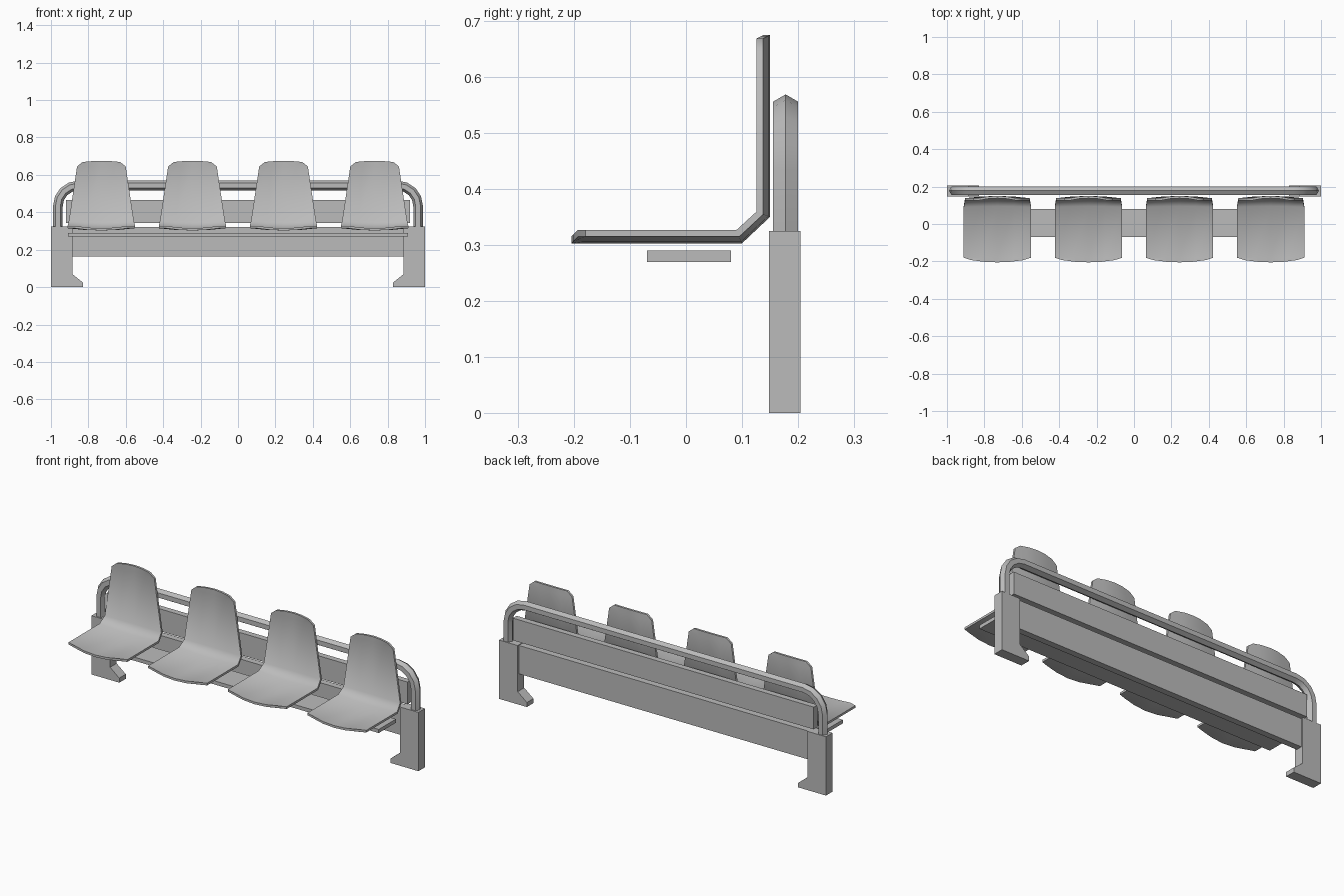
import bpy, bmesh, math
from mathutils import Vector

cube = bpy.data.objects.get("Cube")
if cube:
    bpy.data.objects.remove(cube, do_unlink=True)

grey = bpy.data.materials.new("plain grey")
grey.use_nodes = True
colour = (0.5, 0.5, 0.5, 1)
grey.diffuse_color = colour
grey.node_tree.nodes["Principled BSDF"].inputs["Base Color"].default_value = colour


def finish(name, bm, smooth=False):
    bmesh.ops.recalc_face_normals(bm, faces=bm.faces)
    mesh = bpy.data.meshes.new(name)
    bm.to_mesh(mesh)
    bm.free()
    mesh.materials.append(grey)
    obj = bpy.data.objects.new(name, mesh)
    bpy.context.collection.objects.link(obj)
    if smooth:
        bpy.ops.object.select_all(action='DESELECT')
        obj.select_set(True)
        bpy.context.view_layer.objects.active = obj
        bpy.ops.object.shade_smooth_by_angle(angle=math.radians(50))
    return obj


def prism(name, outline, y0, y1):
    """Extrude an x-z outline from y0 to y1."""
    bm = bmesh.new()
    face = bm.faces.new([bm.verts.new((x, y0, z)) for x, z in outline])
    moved = bmesh.ops.extrude_face_region(bm, geom=[face])["geom"]
    verts = [v for v in moved if isinstance(v, bmesh.types.BMVert)]
    bmesh.ops.translate(bm, verts=verts, vec=(0, y1 - y0, 0))
    return finish(name, bm)


def plank(name, half, y0, y1, z0, z1):
    return prism(name, [(-half, z0), (half, z0), (half, z1), (-half, z1)], y0, y1)


# End legs with inward feet
for side, s in (("left", 1), ("right", -1)):
    outline = [(1, 0), (1, .325), (.886, .325), (.886, .07), (.83, .025), (.83, 0)]
    prism(side + "_leg", [(s * x, z) for x, z in outline], .148, .205)

# Back boards and seat support
plank("lower_board", .886, .16, .195, .165, .322)
plank("upper_board", .92, .165, .198, .342, .465)
plank("seat_support", .91, -.07, .08, .27, .29)

# Hexagonal rail bent over both ends
radius, bend, end_x, top_z, rail_y = .026, .11, .963, .543, .178
half = [(end_x, .32)]
for i in range(5):
    a = math.pi / 2 * i / 4
    half.append((end_x - bend + bend * math.cos(a), top_z - bend + bend * math.sin(a)))
path = half + [(-x, z) for x, z in reversed(half)]
bm = bmesh.new()
rings = []
for i, (x, z) in enumerate(path):
    a, b = path[max(i - 1, 0)], path[min(i + 1, len(path) - 1)]
    along = Vector((b[0] - a[0], 0, b[1] - a[1])).normalized()
    out = Vector((along.z, 0, -along.x))
    ring = []
    for k in range(6):
        t = math.tau * k / 6
        p = Vector((x, rail_y, z)) + radius * (out * math.cos(t) + Vector((0, math.sin(t), 0)))
        ring.append(bm.verts.new(p))
    rings.append(ring)
for r, q in zip(rings, rings[1:]):
    for k in range(6):
        n = (k + 1) % 6
        bm.faces.new((r[k], r[n], q[n], q[k]))
bm.faces.new(rings[0])
bm.faces.new(rings[-1])
finish("top_rail", bm, True).data.shade_smooth()


def seat(name, cx):
    """Cupped shell: rows of (y, z, half width, inward y, inward z, y shift, z shift)."""
    rows = [(-.205, .303, .14, 0, 1, .012, 0),
            (-.18, .303, .18, 0, 1, 0, 0),
            (.1, .303, .18, -.4, 1, 0, 0),
            (.15, .35, .173, -1, .4, 0, 0),
            (.15, .645, .13, -1, 0, 0, 0),
            (.15, .675, .1, -1, 0, 0, -.006)]
    columns = [-1, -.5, 0, .5, 1]
    cup, thick = .012, .012
    bm = bmesh.new()

    def sheet(offset):
        return [[bm.verts.new((cx + w * f,
                               y + ny * (cup * f * f + offset) + dy * f * f,
                               z + nz * (cup * f * f + offset) + dz * f * f))
                 for f in columns] for y, z, w, ny, nz, dy, dz in rows]

    outer, inner = sheet(0), sheet(thick)
    for grid in (outer, inner):
        for r, q in zip(grid, grid[1:]):
            for k in range(len(columns) - 1):
                bm.faces.new((r[k], r[k + 1], q[k + 1], q[k]))

    # Close the rim between both sheets
    def rim(g):
        return g[0] + [r[-1] for r in g[1:-1]] + g[-1][::-1] + [r[0] for r in g[-2:0:-1]]
    a, b = rim(outer), rim(inner)
    for k in range(len(a)):
        n = (k + 1) % len(a)
        bm.faces.new((a[k], a[n], b[n], b[k]))
    finish(name, bm, True)


# Four seats in a row
for i in range(4):
    seat("seat_%d" % (i + 1), (i - 1.5) * .487)
